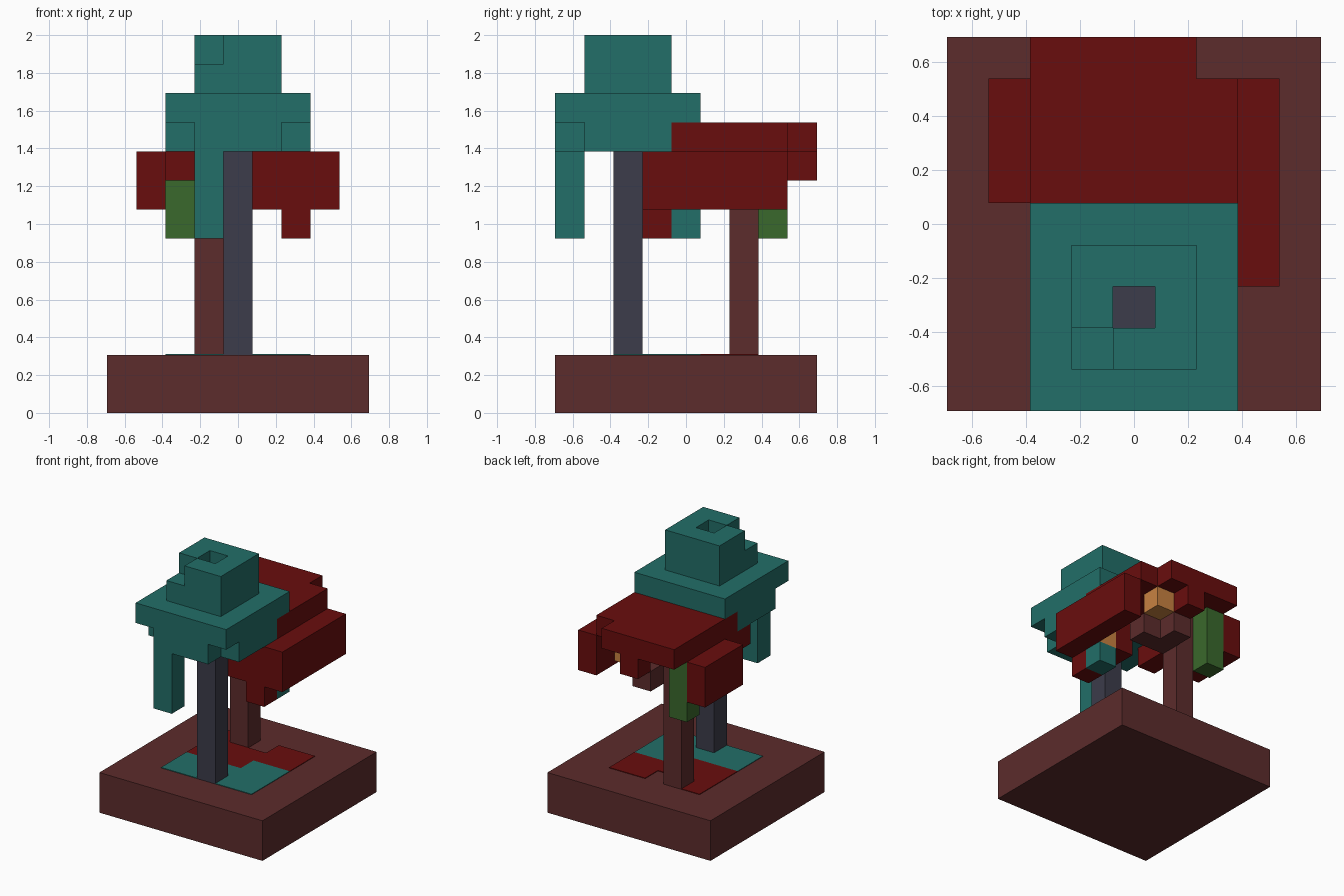
import bpy, bmesh
from itertools import product
from mathutils import Vector

if "Cube" in bpy.data.objects:
    bpy.data.objects.remove(bpy.data.objects["Cube"])

U = 2 / 13                       # size of one block
ORIGIN = Vector((-4.5, -4.5, 0))


def material(name, rgb):
    m = bpy.data.materials.new(name)
    m.use_nodes = True
    m.diffuse_color = (*rgb, 1)
    m.node_tree.nodes["Principled BSDF"].inputs["Base Color"].default_value = (*rgb, 1)
    return m


brown = material("dark brown", (0.107, 0.025, 0.025))
red = material("deep red", (0.141, 0.004, 0.004))
teal = material("teal", (0.016, 0.156, 0.138))
slate = material("slate grey", (0.045, 0.045, 0.069))
green = material("leaf green", (0.042, 0.138, 0.025))
orange = material("orange", (0.578, 0.223, 0.053))


def cells(x, y, z):
    """All block cells in three half-open ranges."""
    return set(product(range(*x), range(*y), range(*z)))


def blocks(name, mat, filled, bottom=None, height=1.0):
    """Outer skin of a set of blocks, with flat areas merged."""
    bm = bmesh.new()
    for c in filled:
        for axis, side in product(range(3), (0, 1)):
            step = [0, 0, 0]
            step[axis] = 1 if side else -1
            if tuple(a + b for a, b in zip(c, step)) in filled:
                continue
            u, v = (axis + 1) % 3, (axis + 2) % 3
            ring = []
            for du, dv in ((0, 0), (1, 0), (1, 1), (0, 1)):
                p = Vector(c)
                p[axis] += side
                p[u] += du
                p[v] += dv
                if bottom is not None:
                    p.z = bottom + (p.z - c[2]) * height
                ring.append(bm.verts.new((p + ORIGIN) * U))
            bm.faces.new(ring if side else ring[::-1])
    bmesh.ops.remove_doubles(bm, verts=bm.verts, dist=1e-4)
    bmesh.ops.dissolve_limit(bm, angle_limit=0.01, verts=bm.verts, edges=bm.edges)
    mesh = bpy.data.meshes.new(name)
    bm.to_mesh(mesh)
    bm.free()
    mesh.materials.append(mat)
    ob = bpy.data.objects.new(name, mesh)
    bpy.context.collection.objects.link(ob)
    return ob


# Ground and trunks
blocks("base", brown, cells((0, 9), (0, 9), (0, 2)))
blocks("front_trunk", slate, cells((4, 5), (2, 3), (2, 11)))
blocks("back_trunk", brown,
       cells((3, 4), (6, 7), (2, 9))
       | cells((4, 6), (6, 7), (7, 8))      # side branch
       | cells((4, 5), (7, 8), (7, 8)))     # rear twig

# Front canopy: crown with a hollow, wide brim, trimmed lower layer, drooping strand
crown = cells((3, 6), (1, 4), (11, 13)) - {(3, 1, 12)}
brim = cells((2, 7), (0, 5), (10, 11))
under = cells((2, 7), (0, 4), (9, 10)) - {(2, 0, 9), (6, 0, 9)}
strand = cells((3, 4), (0, 1), (6, 9))
hollow = cells((4, 5), (2, 3), (9, 13))
blocks("front_canopy", teal, (crown | brim | under | strand) - hollow)

# Back canopy: roof, side masses and hanging clumps
roof = cells((2, 7), (4, 8), (9, 10)) | cells((2, 6), (8, 9), (9, 10))
right_mass = cells((1, 2), (5, 8), (7, 9)) | cells((2, 3), (3, 7), (8, 9))
left_mass = cells((7, 8), (3, 8), (7, 9))
front_mass = cells((5, 7), (3, 4), (7, 9)) | cells((5, 6), (4, 5), (7, 9))
clumps = {(6, 3, 6), (4, 8, 8), (6, 4, 8)}
blocks("back_canopy", red, roof | right_mass | left_mass | front_mass | clumps)

# Hanging details
blocks("hanging_vine", green, cells((2, 3), (7, 8), (6, 9)))
blocks("rear_fruit", orange, {(5, 7, 8)})
blocks("front_fruit", orange, {(6, 4, 7)})
blocks("teal_bud", teal, {(6, 4, 6)})

# Fallen leaves as thin plates on the ground
teal_leaves = cells((2, 7), (2, 4), (2, 3)) | cells((5, 7), (4, 5), (2, 3))
red_leaves = (cells((2, 5), (4, 6), (2, 3)) | cells((5, 7), (5, 7), (2, 3))
              | cells((2, 4), (6, 7), (2, 3)))
blocks("teal_leaf_litter", teal, teal_leaves, bottom=2, height=0.03)
blocks("red_leaf_litter", red, red_leaves, bottom=2, height=0.03)
